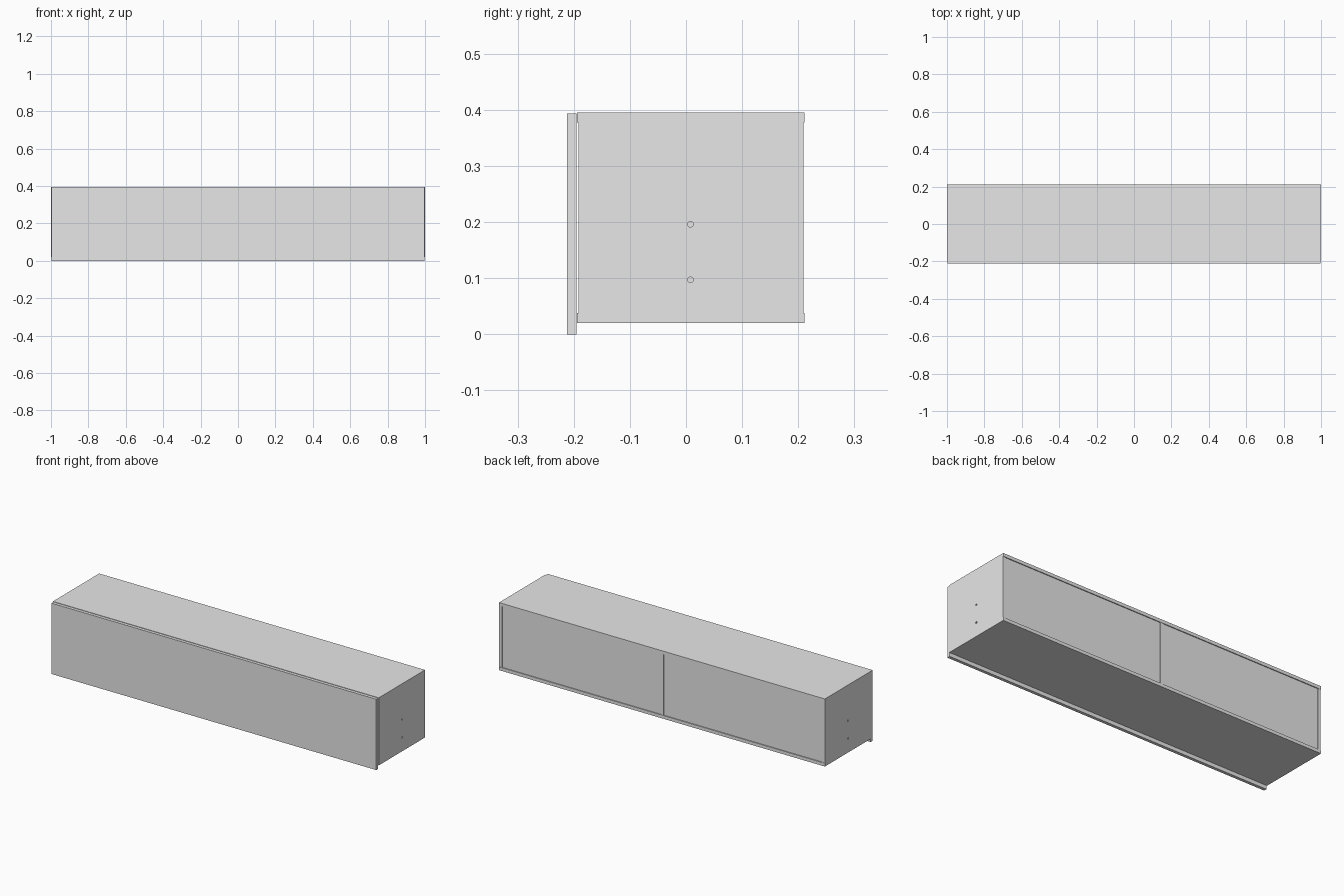
import bpy
import bmesh
from mathutils import Matrix, Vector

cube = bpy.data.objects.get("Cube")
if cube:
    bpy.data.objects.remove(cube, do_unlink=True)

# One plain grey for the whole cabinet
grey = bpy.data.materials.new("light grey board")
grey.use_nodes = True
colour = (0.8, 0.8, 0.8, 1)
grey.diffuse_color = colour
grey.node_tree.nodes["Principled BSDF"].inputs["Base Color"].default_value = colour

T = 0.018                      # board thickness
BOTTOM, TOP = 0.02, 0.395      # carcass height
FRONT, BACK = -0.194, 0.211    # carcass depth
SETBACK = 0.002                # uprights sit just inside top and base


def add_object(name, bm):
    mesh = bpy.data.meshes.new(name)
    bm.to_mesh(mesh)
    bm.free()
    mesh.materials.append(grey)
    obj = bpy.data.objects.new(name, mesh)
    bpy.context.collection.objects.link(obj)
    return obj


def board(name, x, y, z):
    """Box spanning the given (low, high) ranges."""
    low, high = (Vector(v) for v in zip(x, y, z))
    bm = bmesh.new()
    bmesh.ops.create_cube(bm, size=1, matrix=Matrix.Translation((low + high) / 2)
                          @ Matrix.Diagonal((high - low).to_4d()))
    return add_object(name, bm)


def drill(obj, x, y, z):
    """Shallow round hole along x."""
    bm = bmesh.new()
    bmesh.ops.create_cone(bm, cap_ends=True, segments=20, radius1=0.005,
                          radius2=0.005, depth=T,
                          matrix=Matrix.Translation((x, y, z))
                          @ Matrix.Rotation(1.5707963, 4, "Y"))
    cutter = add_object("hole_cutter", bm)
    cutter.hide_render = True
    mod = obj.modifiers.new("hole", "BOOLEAN")
    mod.operation = "DIFFERENCE"
    mod.solver = "EXACT"
    mod.object = cutter
    bpy.context.view_layer.objects.active = obj
    bpy.ops.object.modifier_apply(modifier=mod.name)
    bpy.data.objects.remove(cutter, do_unlink=True)


# Top and base
board("top_panel", (-1, 1), (FRONT, BACK), (TOP - T, TOP))
board("base_panel", (-1, 1), (FRONT, BACK), (BOTTOM, BOTTOM + T))

# Uprights: two ends and the middle divider
depth = (FRONT + SETBACK, BACK - SETBACK)
height = (BOTTOM + T, TOP - T)
board("middle_divider", (-T / 2, T / 2), depth, height)
for side, name in ((-1, "right_end"), (1, "left_end")):
    end = board(name + "_panel", sorted((side, side * (1 - T))), depth, height)
    for z in (0.097, 0.196):
        drill(end, side, 0.008, z)
    # Thin back board between the end and the divider
    board(name + "_back_board", sorted((side * T / 2, side * (1 - T))),
          (BACK - 0.011, BACK - 0.005), height)

# Front panel hangs below the base
board("front_panel", (-0.997, 0.997), (-0.212, FRONT - 0.001), (0, TOP - 0.002))
